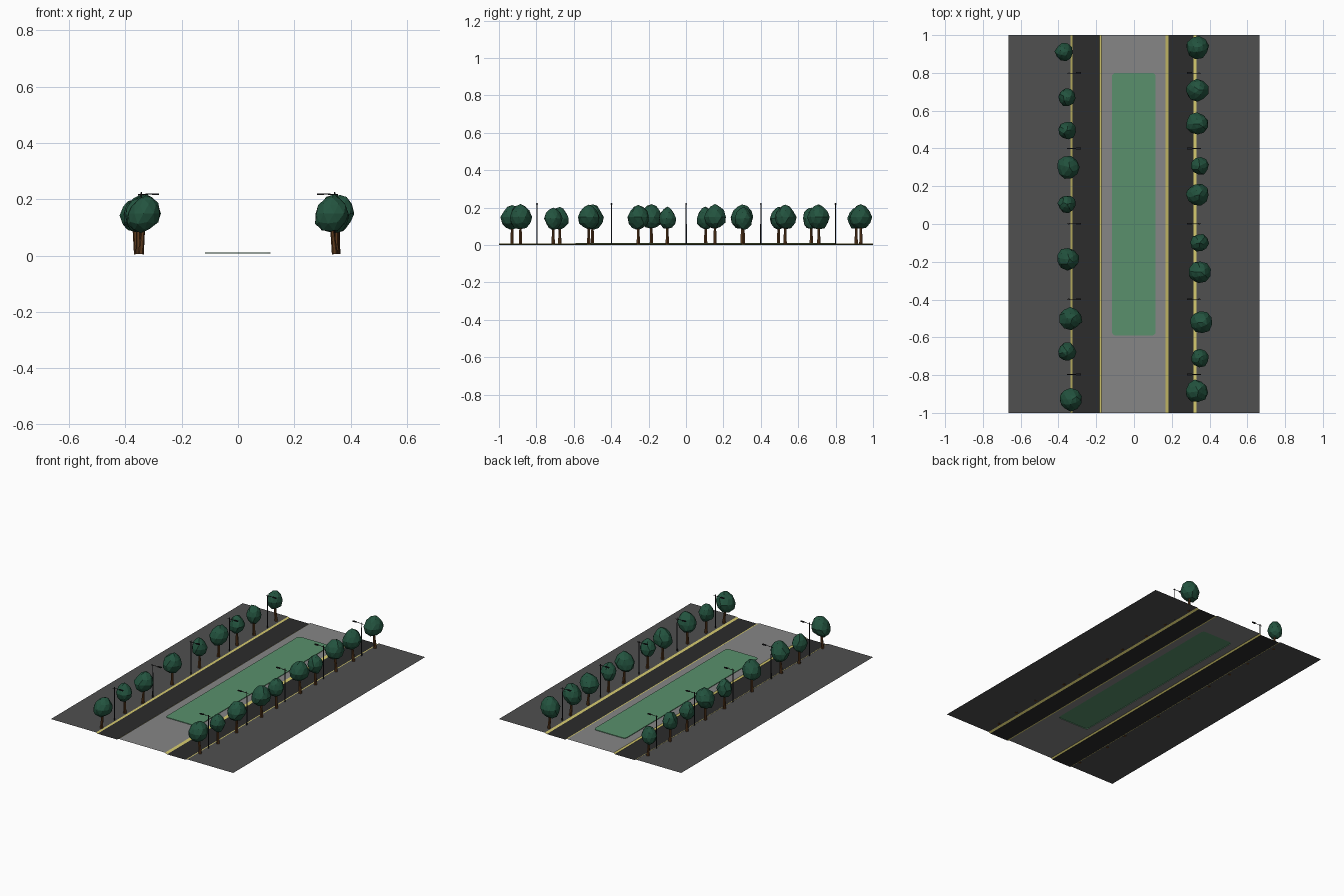
import bpy, bmesh, math, random
from mathutils import Vector, Matrix

if "Cube" in bpy.data.objects:
    bpy.data.objects.remove(bpy.data.objects["Cube"])

random.seed(4)


def material(name, rgb):
    m = bpy.data.materials.new(name)
    m.diffuse_color = (*rgb, 1)
    m.use_nodes = True
    m.node_tree.nodes["Principled BSDF"].inputs["Base Color"].default_value = m.diffuse_color
    return m


PAVE = material("pavement grey", (0.08, 0.08, 0.08))
ROAD = material("asphalt", (0.025, 0.025, 0.025))
MEDIAN = material("median concrete", (0.24, 0.24, 0.24))
KERB = material("kerb yellow", (0.68, 0.6, 0.16))
GRASS = material("grass green", (0.1, 0.28, 0.15))
LEAF = material("leaf green", (0.017, 0.088, 0.05))
BARK = material("bark brown", (0.1, 0.04, 0.012))
METAL = material("lamp metal", (0.012, 0.012, 0.014))


def finish(bm, name, *mats):
    me = bpy.data.meshes.new(name)
    bm.to_mesh(me)
    bm.free()
    for m in mats:
        me.materials.append(m)
    ob = bpy.data.objects.new(name, me)
    bpy.context.collection.objects.link(ob)
    return ob


def tube(bm, a, b, r1, r2, sides):
    a, b = Vector(a), Vector(b)
    d = b - a
    mat = Matrix.Translation((a + b) / 2) @ d.to_track_quat('Z', 'Y').to_matrix().to_4x4()
    bmesh.ops.create_cone(bm, cap_ends=True, segments=sides, radius1=r1,
                          radius2=r2, depth=d.length, matrix=mat)


# street surface: cross-section strips running along y (x0, z0, x1, z1)
PZ, MZ, GZ = 0.006, 0.007, 0.011


def strips(name, mat, rows):
    bm = bmesh.new()
    for x0, z0, x1, z1 in rows:
        bm.faces.new([bm.verts.new(p) for p in
                      ((x0, -1, z0), (x1, -1, z1), (x1, 1, z1), (x0, 1, z0))])
    finish(bm, name, mat)


strips("pavements", PAVE, [(-0.665, PZ, -0.335, PZ), (0.33, PZ, 0.665, PZ)])
strips("roads", ROAD, [(-0.325, 0, -0.182, 0), (0.183, 0, 0.316, 0)])
strips("kerbs", KERB, [(-0.335, PZ, -0.325, 0), (-0.182, 0, -0.172, MZ),
                       (0.167, MZ, 0.183, 0), (0.316, 0, 0.33, PZ)])

# rounded outline of the lawn
outline = []
R = 0.02
for cx, cy, start in ((0.115 - R, 0.8 - R, 0), (-0.117 + R, 0.8 - R, 90),
                      (-0.117 + R, -0.59 + R, 180), (0.115 - R, -0.59 + R, 270)):
    for k in range(5):
        t = math.radians(start + 22.5 * k)
        outline.append((cx + R * math.cos(t), cy + R * math.sin(t)))


def loop(bm, pts, z):
    vs = [bm.verts.new((x, y, z)) for x, y in pts]
    return vs, [bm.edges.new((vs[i - 1], vs[i])) for i in range(len(vs))]


# median with an opening for the lawn
bm = bmesh.new()
_, e1 = loop(bm, [(0.167, 1), (-0.172, 1), (-0.172, -1), (0.167, -1)], MZ)
_, e2 = loop(bm, outline, MZ)
bmesh.ops.triangle_fill(bm, edges=e1 + e2, use_beauty=True, normal=(0, 0, 1))
finish(bm, "median", MEDIAN)

# raised lawn
bm = bmesh.new()
low = [bm.verts.new((x, y, MZ)) for x, y in outline]
top = [bm.verts.new((x, y, GZ)) for x, y in outline]
bm.faces.new(top)
for i in range(len(top)):
    bm.faces.new((low[i - 1], low[i], top[i], top[i - 1]))
finish(bm, "lawn", GRASS)


# trees: tapered trunk and faceted crown
def tree(x, y, big):
    base_x = math.copysign(0.352, x) * 0.6 + x * 0.4
    bm = bmesh.new()
    tube(bm, (base_x, y, 0.005), (x, y, 0.12), 0.0105, 0.006, 6)
    finish(bm, "tree_trunk", BARK)
    bm = bmesh.new()
    bmesh.ops.create_icosphere(bm, subdivisions=2, radius=1)
    r, rz, cz = (0.06, 0.066, 0.149) if big else (0.048, 0.06, 0.142)
    spin = Matrix.Rotation(random.uniform(0, 6.28), 3, 'Z')
    for v in bm.verts:
        p = spin @ v.co * random.uniform(0.92, 1.07)
        taper = 1 - 0.2 * max(p.z, 0)          # narrower towards the tip
        tilt = 0.008 * p.z if big else 0
        v.co = (x + p.x * r * taper + tilt, y + p.y * r * taper, cz + p.z * rz)
    finish(bm, "tree_crown", LEAF)


for x, y, big in [
        (-.37, .91, 0), (-.355, .67, 0), (-.355, .495, 0), (-.35, .30, 1), (-.355, .105, 0),
        (-.35, -.185, 1), (-.335, -.50, 1), (-.355, -.675, 0), (-.335, -.93, 1),
        (.335, .935, 1), (.335, .71, 1), (.335, .53, 1), (.348, .307, 0), (.338, .155, 1),
        (.348, -.10, 0), (.348, -.255, 1), (.355, -.52, 1), (.348, -.71, 0), (.332, -.885, 1)]:
    tree(x, y, big)

# street lamps: pole, arm over the road and lamp head
for side in (-1, 1):
    for i in range(5):
        y = -0.797 + 0.399 * i
        bm = bmesh.new()
        px = side * 0.343
        tube(bm, (px, y, PZ), (px, y, 0.225), 0.0035, 0.0025, 8)
        tube(bm, (px + side * 0.012, y, 0.216), (side * 0.3, y, 0.219), 0.002, 0.002, 6)
        bmesh.ops.create_cube(bm, size=1, matrix=Matrix.Translation((side * 0.293, y, 0.218))
                              @ Matrix.Diagonal((0.026, 0.009, 0.006, 1)))
        finish(bm, "street_lamp", METAL)
